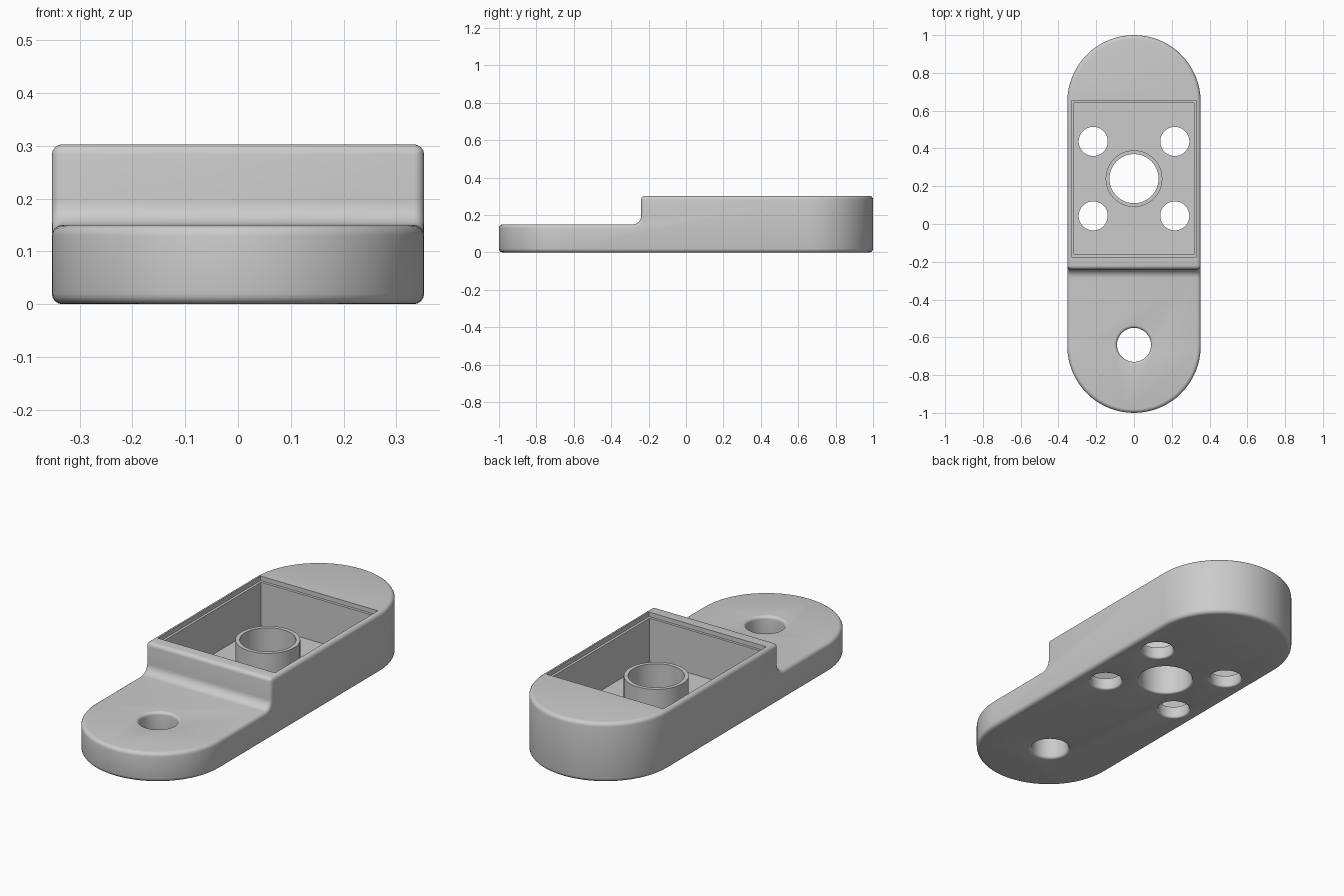
import bpy, bmesh
from math import sin, cos, pi

if "Cube" in bpy.data.objects:
    bpy.data.objects.remove(bpy.data.objects["Cube"])

HALF, TOP, SHELF, STEP_Y = 0.353, 0.303, 0.15, -0.24
FLOOR, LEDGE, HUB_Y = 0.06, 0.28, 0.24
ROUND, FILLET = 0.02, 0.045

grey = bpy.data.materials.new("light_grey")
grey.use_nodes = True
COLOUR = (0.6, 0.6, 0.6, 1)
grey.diffuse_color = COLOUR
grey.node_tree.nodes["Principled BSDF"].inputs["Base Color"].default_value = COLOUR


def make(name, bm, cutter=False):
    bmesh.ops.recalc_face_normals(bm, faces=bm.faces)
    mesh = bpy.data.meshes.new(name)
    bm.to_mesh(mesh)
    bm.free()
    mesh.materials.append(grey)
    ob = bpy.data.objects.new(name, mesh)
    bpy.context.collection.objects.link(ob)
    if cutter:
        ob.hide_render = True
        ob.hide_set(True)
    return ob


def prism(name, points, direction, cutter=False):
    bm = bmesh.new()
    face = bm.faces.new([bm.verts.new(p) for p in points])
    new = bmesh.ops.extrude_face_region(bm, geom=[face])["geom"]
    bmesh.ops.translate(bm, vec=direction,
                        verts=[v for v in new if isinstance(v, bmesh.types.BMVert)])
    return make(name, bm, cutter)


def lathe(name, profile, x, y, closed=False, cutter=False, steps=64):
    """Revolve a (radius, height) profile about a vertical axis."""
    bm = bmesh.new()
    rings = [[bm.verts.new((x + r * cos(2 * pi * i / steps), y + r * sin(2 * pi * i / steps), z))
              for i in range(steps)] for r, z in profile]
    pairs = list(zip(rings, rings[1:]))
    if closed:
        pairs.append((rings[-1], rings[0]))
    else:
        bm.faces.new(rings[0])
        bm.faces.new(rings[-1])
    for a, b in pairs:
        for i in range(steps):
            j = (i + 1) % steps
            bm.faces.new((a[i], a[j], b[j], b[i]))
    return make(name, bm, cutter)


def box(name, x, y0, y1, z0, z1):
    return prism(name, [(-x, y0, z0), (x, y0, z0), (x, y1, z0), (-x, y1, z0)],
                 (0, 0, z1 - z0), True)


def cut(ob, cutter):
    mod = ob.modifiers.new(cutter.name, "BOOLEAN")
    mod.operation, mod.solver, mod.object = "DIFFERENCE", "EXACT", cutter


def hole(name, r, x, y, top, flare, flare_top=False):
    """Cutter whose mouth is rounded below and, if asked, above."""
    arc = [(r + flare * (1 - sin(a)), flare * (1 - cos(a)))
           for a in [pi / 2 * i / 5 for i in range(6)]]
    profile = [(r + flare, -0.02)] + arc
    if flare_top:
        profile += [(q, top - z) for q, z in reversed(arc)] + [(r + flare, top + 0.02)]
    else:
        profile.append((r, top + 0.02))
    return lathe(name, profile, x, y, cutter=True)


# Round-ended body
outline = []
for start, end in ((0, 1), (pi, -1)):
    for i in range(33):
        a = start + pi * i / 32
        outline.append((HALF * cos(a), end * (1 - HALF) + HALF * sin(a), 0))
body = prism("bracket_body", outline, (0, 0, TOP))

# Lowered front shelf with a concave fillet at the step
side = [(-1.2, 0.5), (-1.2, SHELF)]
for i in range(9):
    a = pi / 2 * i / 8
    side.append((STEP_Y - FILLET + FILLET * sin(a), SHELF + FILLET - FILLET * cos(a)))
side.append((STEP_Y, 0.5))
cut(body, prism("shelf_cutter", [(-1, y, z) for y, z in side], (2, 0, 0), True))

# Rounded outer edges
bevel = body.modifiers.new("rounded_edges", "BEVEL")
bevel.width, bevel.segments = ROUND, 4
bevel.limit_method, bevel.angle_limit = "ANGLE", pi / 4
bevel.use_clamp_overlap = False

# Pocket with a shallow lid ledge
cut(body, box("pocket_cutter", 0.318, -0.161, 0.64, FLOOR, 0.5))
cut(body, box("ledge_cutter", 0.331, -0.174, 0.654, LEDGE, 0.5))

# Through holes
cut(body, hole("mount_hole_cutter", 0.09, 0, -0.64, SHELF, 0.015, True))
cut(body, hole("hub_hole_cutter", 0.13, 0, HUB_Y, FLOOR, 0.01))
for x in (-0.216, 0.216):
    for y in (-0.197, 0.197):
        cut(body, hole("screw_hole_cutter", 0.077, x, HUB_Y + y, FLOOR, 0.01))

# Hub tube standing on the pocket floor
hub = lathe("hub_tube", [(0.13, FLOOR), (0.15, FLOOR), (0.15, 0.225), (0.13, 0.225)],
            0, HUB_Y, closed=True)

# Bake the cuts, then shade smoothly with crisp edges
bpy.ops.object.select_all(action="DESELECT")
bpy.context.view_layer.objects.active = body
body.select_set(True)
bpy.ops.object.convert(target="MESH")
hub.select_set(True)
bpy.ops.object.shade_smooth_by_angle(angle=pi / 6)
for ob in [o for o in bpy.data.objects if o.name.split(".")[0].endswith("_cutter")]:
    bpy.data.objects.remove(ob)
